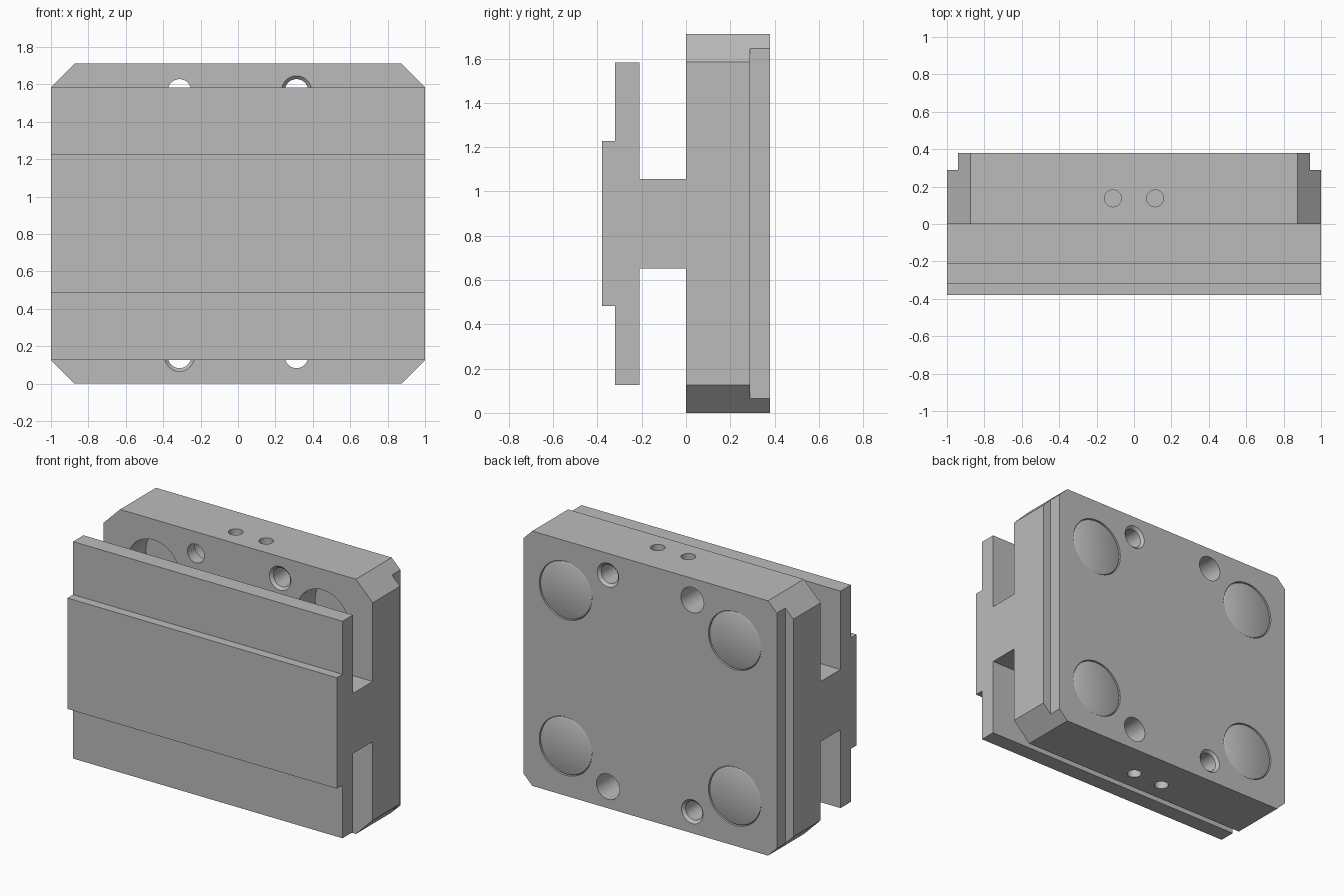
import bpy, bmesh, math
from mathutils import Vector

if "Cube" in bpy.data.objects:
    bpy.data.objects.remove(bpy.data.objects["Cube"], do_unlink=True)

steel = bpy.data.materials.new("machined_grey")
steel.use_nodes = True
GREY = (0.5, 0.5, 0.5, 1)
steel.diffuse_color = GREY
steel.node_tree.nodes["Principled BSDF"].inputs["Base Color"].default_value = GREY

TOP, MID = 1.71, 0.855      # overall height and its middle
BACK, CHAMFER = 0.38, 0.125
SEGS = 64


def finish(name, bm):
    bmesh.ops.recalc_face_normals(bm, faces=bm.faces[:])
    mesh = bpy.data.meshes.new(name)
    bm.to_mesh(mesh)
    bm.free()
    mesh.materials.append(steel)
    obj = bpy.data.objects.new(name, mesh)
    bpy.context.collection.objects.link(obj)
    return obj


def prism(name, points, direction):
    """Extrude a closed outline of 3D points along a direction."""
    bm = bmesh.new()
    face = bm.faces.new([bm.verts.new(p) for p in points])
    grown = bmesh.ops.extrude_face_region(bm, geom=[face])["geom"]
    verts = [g for g in grown if isinstance(g, bmesh.types.BMVert)]
    bmesh.ops.translate(bm, vec=direction, verts=verts)
    return finish(name, bm)


def turned(name, profile, origin, axis="Y"):
    """Turn a (radius, distance) profile around the Y or Z axis."""
    bm = bmesh.new()
    rings = []
    for r, d in profile:
        ring = []
        for i in range(SEGS):
            a = math.tau * i / SEGS
            u, v = r * math.cos(a), r * math.sin(a)
            offset = (u, d, v) if axis == "Y" else (u, v, d)
            ring.append(bm.verts.new(Vector(origin) + Vector(offset)))
        rings.append(ring)
    for a, b in zip(rings, rings[1:]):
        for i in range(SEGS):
            j = (i + 1) % SEGS
            bm.faces.new((a[i], a[j], b[j], b[i]))
    bm.faces.new(rings[0])
    bm.faces.new(rings[-1])
    return finish(name, bm)


def cut(target, cutter):
    mod = target.modifiers.new("cut", "BOOLEAN")
    mod.operation, mod.solver, mod.object = "DIFFERENCE", "EXACT", cutter
    bpy.context.view_layer.objects.active = target
    bpy.ops.object.modifier_apply(modifier=mod.name)
    bpy.data.objects.remove(cutter, do_unlink=True)


def smooth(obj):
    bpy.ops.object.select_all(action="DESELECT")
    obj.select_set(True)
    bpy.context.view_layer.objects.active = obj
    bpy.ops.object.shade_smooth_by_angle(angle=math.radians(30))


# Rail and plate cross-section: (y, half height), mirrored about the middle
half = [(-0.38, 0.372), (-0.32, 0.372), (-0.32, 0.728), (-0.21, 0.728),
        (-0.21, 0.202), (0, 0.202), (0, MID), (BACK, MID)]
outline = [(y, MID + h) for y, h in half] + [(y, MID - h) for y, h in reversed(half)]
body = prism("slotted_plate_body", [(-1, y, z) for y, z in outline], (2, 0, 0))

for sx in (-1, 1):
    # Corner chamfers of the plate
    for sz in (-1, 1):
        def at(x, h):
            return (sx * x, -0.1, MID + sz * h)
        ext = 0.1
        tri = [at(1 - CHAMFER - ext, MID + ext), at(1 + ext, MID - CHAMFER - ext),
               at(1 + ext, MID + ext)]
        cut(body, prism("chamfer_cutter", tri, (0, 0.6, 0)))
    # Rear side rebates
    rebate = [(sx * x, y, -0.1) for x, y in
              ((0.94, 0.29), (1.1, 0.29), (1.1, 0.5), (0.94, 0.5))]
    cut(body, prism("rebate_cutter", rebate, (0, 0, 2)))

threaded = [(0.0975, -0.0175), (0.0625, 0.0175), (0.0625, 0.3625), (0.0975, 0.3975)]
stepped = [(0.0625, -0.05), (0.0625, 0.08), (0.085, 0.08), (0.085, 0.45)]

for sx in (-1, 1):
    for sz in (-1, 1):
        # Bolt holes: chamfered on one diagonal, counterbored on the other
        profile = threaded if sx == sz else stepped
        cut(body, turned("bolt_hole_cutter", profile, (sx * 0.313, 0, MID + sz * 0.71)))
        # Large bores closed by rear plugs
        centre = (sx * 0.628, 0, MID + sz * 0.522)
        cut(body, turned("bore_cutter", [(0.195, -0.05), (0.195, 0.45)], centre))
        name = ("upper" if sz > 0 else "lower") + ("_left" if sx > 0 else "_right")
        plug = turned("plug_" + name,
                      [(0.195, 0.2), (0.195, 0.362), (0.19, 0.373), (0.18, 0.378)], centre)
        smooth(plug)
        # Small holes in the top and bottom edges
        end = MID + sz * MID
        cut(body, turned("edge_hole_cutter", [(0.045, -0.2), (0.045, 0.2)],
                         (sx * 0.113, 0.137, end), "Z"))

smooth(body)
